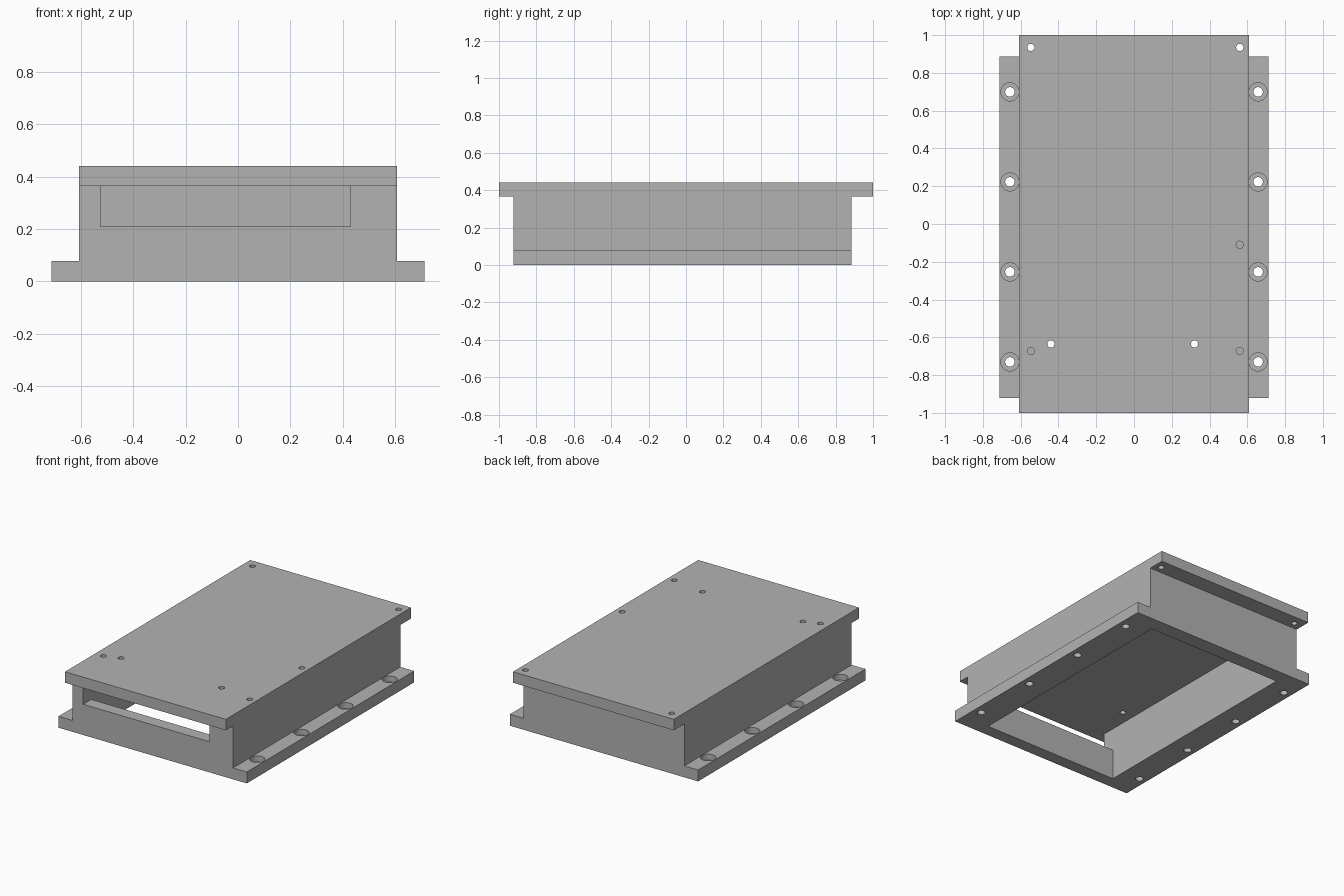
import bpy
import bmesh
from mathutils import Matrix

cube = bpy.data.objects.get("Cube")
if cube:
    bpy.data.objects.remove(cube, do_unlink=True)

grey = bpy.data.materials.new("plain grey")
grey.use_nodes = True
colour = (0.45, 0.45, 0.45, 1)
grey.diffuse_color = colour
grey.node_tree.nodes["Principled BSDF"].inputs["Base Color"].default_value = colour


def make_object(name, bm):
    mesh = bpy.data.meshes.new(name)
    bm.to_mesh(mesh)
    bm.free()
    obj = bpy.data.objects.new(name, mesh)
    bpy.context.collection.objects.link(obj)
    mesh.materials.append(grey)
    return obj


def box(name, x, y, z):
    bm = bmesh.new()
    bmesh.ops.create_cube(bm, size=1)
    for v in bm.verts:
        v.co = [r[0] if c < 0 else r[1] for c, r in zip(v.co, (x, y, z))]
    return make_object(name, bm)


def cylinder(name, x, y, radius, z0, z1):
    bm = bmesh.new()
    bmesh.ops.create_cone(bm, cap_ends=True, segments=32, radius1=radius,
                          radius2=radius, depth=z1 - z0,
                          matrix=Matrix.Translation((x, y, (z0 + z1) / 2)))
    return make_object(name, bm)


def combine(target, other, operation):
    mod = target.modifiers.new(operation.lower(), 'BOOLEAN')
    mod.operation = operation
    mod.solver = 'EXACT'
    mod.object = other
    bpy.context.view_layer.objects.active = target
    bpy.ops.object.modifier_apply(modifier=mod.name)
    bpy.data.objects.remove(other, do_unlink=True)


HALF, FLANGE = 0.608, 0.712
FRONT, BACK = -0.922, 0.886
TOP, LID, STEP = 0.44, 0.365, 0.078

# Housing: walls, mounting flanges and overhanging lid in one solid
housing = box("housing", (-HALF, HALF), (FRONT, BACK), (0, LID))
combine(housing, box("flanges", (-FLANGE, FLANGE), (FRONT, BACK), (0, STEP)), 'UNION')
combine(housing, box("lid", (-HALF, HALF), (-1, 1), (LID, TOP)), 'UNION')

# Open underside and front slot
combine(housing, box("cavity", (-0.525, 0.51), (-0.835, 0.783), (-0.1, LID)), 'DIFFERENCE')
combine(housing, box("slot", (-0.525, 0.429), (-0.98, -0.8), (0.21, LID)), 'DIFFERENCE')

# Counterbored mounting holes along both flanges
for side in (-1, 1):
    for i in range(4):
        x, y = side * 0.657, -0.73 + i * 0.4765
        combine(housing, cylinder("bolt_hole", x, y, 0.025, -0.1, 0.2), 'DIFFERENCE')
        combine(housing, cylinder("counterbore", x, y, 0.048, 0.038, 0.2), 'DIFFERENCE')

# Screw holes through the lid, blind where they enter a wall
for x, y, floor in ((-0.546, 0.935, 0.3), (0.56, 0.935, 0.3),
                    (-0.44, -0.635, 0.3), (0.32, -0.635, 0.3),
                    (-0.546, -0.673, 0.22), (0.56, -0.673, 0.22),
                    (0.56, -0.11, 0.22)):
    combine(housing, cylinder("screw_hole", x, y, 0.019, floor, 0.5), 'DIFFERENCE')

# Smooth hole walls, sharp edges elsewhere
bpy.ops.object.select_all(action='DESELECT')
housing.select_set(True)
bpy.context.view_layer.objects.active = housing
bpy.ops.object.shade_smooth_by_angle()
